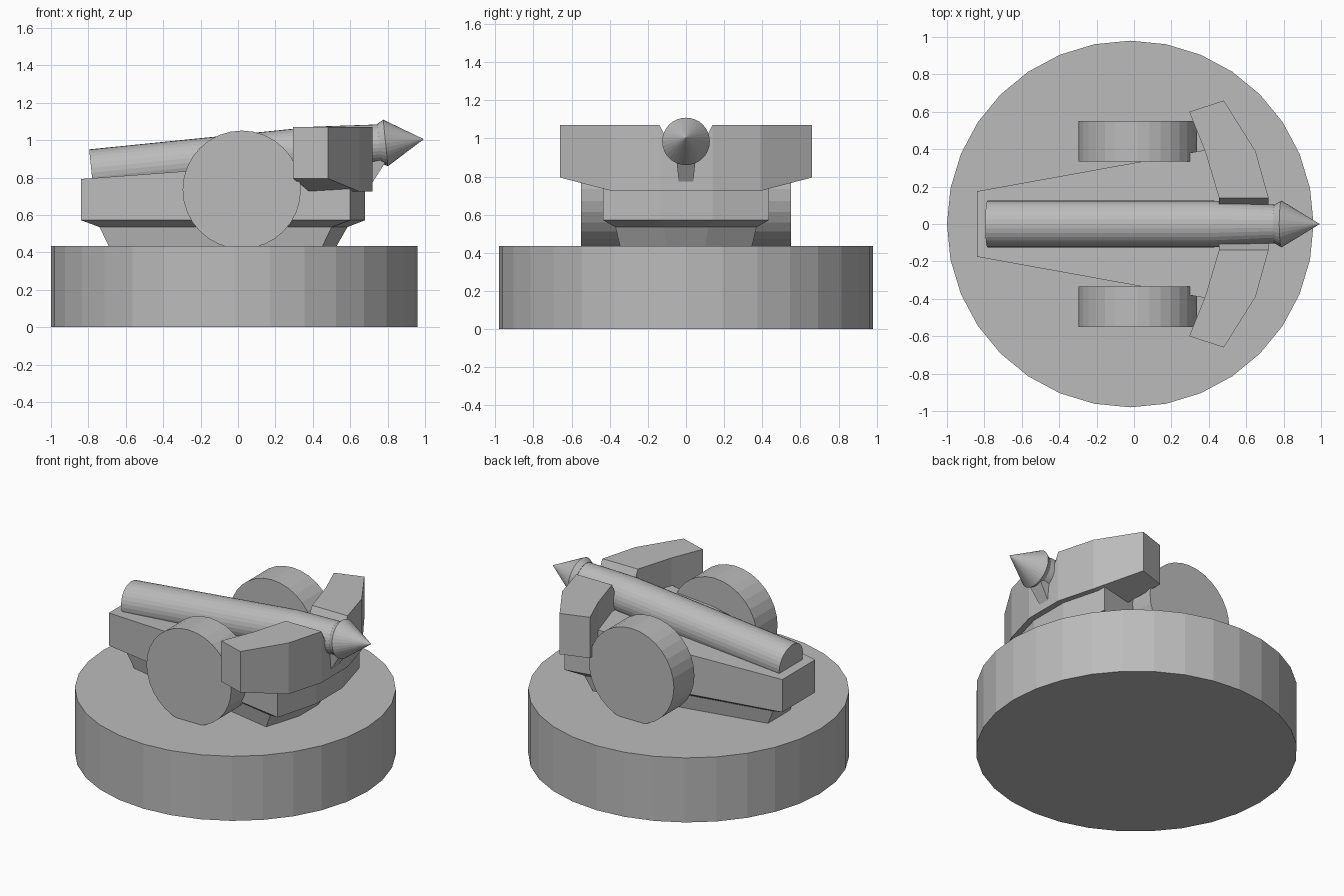
import bpy, bmesh, math
from mathutils import Vector, Matrix

if "Cube" in bpy.data.objects:
    bpy.data.objects.remove(bpy.data.objects["Cube"])

grey = bpy.data.materials.new("plain grey")
grey.diffuse_color = (0.5, 0.5, 0.5, 1)
grey.use_nodes = True
grey.node_tree.nodes["Principled BSDF"].inputs["Base Color"].default_value = grey.diffuse_color


def loft(name, rings, matrix=Matrix()):
    """Skin a closed solid through rings holding equal numbers of points."""
    bm = bmesh.new()
    loops = [[bm.verts.new(matrix @ Vector(p)) for p in r] for r in rings]
    for a, b in zip(loops, loops[1:]):
        for i in range(len(a)):
            j = (i + 1) % len(a)
            bm.faces.new((a[i], a[j], b[j], b[i]))
    bm.faces.new(loops[0])
    bm.faces.new(loops[-1])
    bmesh.ops.remove_doubles(bm, verts=bm.verts, dist=0.0005)
    bmesh.ops.recalc_face_normals(bm, faces=bm.faces)
    mesh = bpy.data.meshes.new(name)
    bm.to_mesh(mesh)
    bm.free()
    mesh.materials.append(grey)
    ob = bpy.data.objects.new(name, mesh)
    bpy.context.collection.objects.link(ob)
    return ob


def circle(r, z, n=32):
    return [(r * math.cos(2 * math.pi * i / n), r * math.sin(2 * math.pi * i / n), z)
            for i in range(n)]


# round base
loft("round_base", [circle(0.98, 0), circle(0.98, 0.435)],
     Matrix.Translation((-0.02, 0, 0)))


# tapered carriage body with stepped underside and sloping top
def body_ring(rear, rear_w, side, side_w, nose, nose_w, z, slope=0):
    half = [(rear, rear_w), (side, side_w), (nose, nose_w)]
    pts = [(x, -w) for x, w in half] + [(x, w) for x, w in reversed(half)]
    return [(x, y, z + slope * x) for x, y in pts]


loft("carriage_body", [
    body_ring(-0.69, 0.115, 0.45, 0.345, 0.525, 0.10, 0.43),
    body_ring(-0.74, 0.13, 0.50, 0.37, 0.585, 0.115, 0.535),
    body_ring(-0.84, 0.175, 0.60, 0.435, 0.68, 0.14, 0.572),
    body_ring(-0.84, 0.175, 0.60, 0.435, 0.68, 0.14, 0.855, 0.075)])

# side wheels
for side, label in ((-1, "right"), (1, "left")):
    loft(label + "_wheel", [circle(0.316, 0.333), circle(0.316, 0.552)],
         Matrix.Translation((0.02, 0, 0.735)) @ Matrix.Rotation(side * -math.pi / 2, 4, 'X'))

# angled shield with a notch for the barrel:
# (inner x, inner y, outer x, outer y, bottom z, top z)
stations = [(0.295, 0.60, 0.48, 0.66, 0.795, 1.07),
            (0.38, 0.39, 0.65, 0.39, 0.725, 1.07),
            (0.455, 0.138, 0.72, 0.138, 0.725, 1.07),
            (0.455, 0.095, 0.72, 0.095, 0.725, 0.98),
            (0.455, 0.05, 0.72, 0.05, 0.725, 0.90)]


def shield_ring(s, side):
    xi, yi, xo, yo, zb, zt = s
    return [(xi, side * yi, zb), (xo, side * yo, zb),
            (xo, side * yo, zt), (xi, side * yi, zt)]


loft("shield", [shield_ring(s, -1) for s in stations]
     + [shield_ring(s, 1) for s in reversed(stations)])

# barrel and pointed tip, both along one tilted axis
tilt = Matrix.Translation((-0.783, 0, 0.826)) @ Matrix.Rotation(math.pi / 2 - math.atan(0.101), 4, 'Y')
loft("barrel", [circle(0.125, 0), circle(0.125, 1.21), circle(0.102, 1.56)], tilt)
loft("barrel_tip", [circle(0.105, 1.545), circle(0.125, 1.58), circle(0.0002, 1.785)], tilt)

# small support under the muzzle
loft("muzzle_support", [
    [(0.64, -0.038, 0.775), (0.72, -0.038, 0.775), (0.72, 0.038, 0.775), (0.64, 0.038, 0.775)],
    [(0.64, -0.052, 0.90), (0.80, -0.052, 0.90), (0.80, 0.052, 0.90), (0.64, 0.052, 0.90)]])
